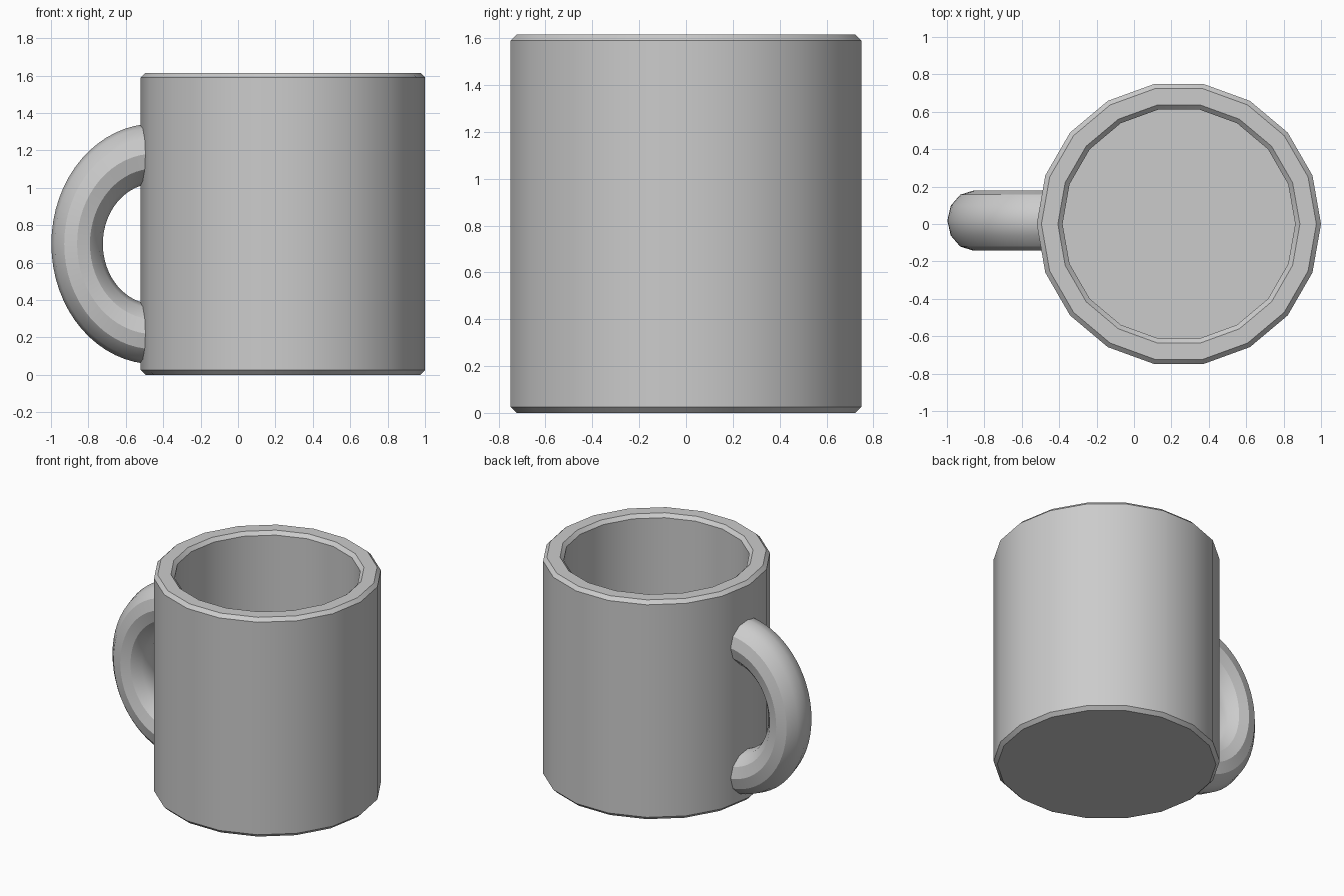
import bpy, bmesh
from math import cos, sin, pi, radians

if "Cube" in bpy.data.objects:
    bpy.data.objects.remove(bpy.data.objects["Cube"])


def skin_rings(name, rings):
    """Bridge equal closed rings in order and cap both ends."""
    bm = bmesh.new()
    loops = [[bm.verts.new(p) for p in ring] for ring in rings]
    n = len(loops[0])
    for a, b in zip(loops, loops[1:]):
        for i in range(n):
            j = (i + 1) % n
            bm.faces.new((a[i], a[j], b[j], b[i]))
    bm.faces.new(loops[0][::-1])
    bm.faces.new(loops[-1])
    bmesh.ops.recalc_face_normals(bm, faces=bm.faces)
    for f in bm.faces:
        f.smooth = True
    mesh = bpy.data.meshes.new(name)
    bm.to_mesh(mesh)
    bm.free()
    mesh.set_sharp_from_angle(angle=radians(30))
    obj = bpy.data.objects.new(name, mesh)
    bpy.context.collection.objects.link(obj)
    return obj


# Cup: 18-sided lathe of a wall profile (radius, height) with chamfered rims
CX, SIDES = 0.24, 18
profile = [(0.735, 0), (0.76, 0.025), (0.76, 1.59), (0.735, 1.615),
           (0.647, 1.615), (0.622, 1.59), (0.622, 0.14)]
skin_rings("cup_body", [
    [(CX + r * cos(2 * pi * i / SIDES), r * sin(2 * pi * i / SIDES), z)
     for i in range(SIDES)]
    for r, z in profile])

# Handle: half torus squashed in x, its ends buried in the wall
HX, HY, HZ, SQUASH = -0.445, 0.018, 0.70, 0.86
MAJOR, TUBE, STEPS, TUBE_SIDES = 0.483, 0.16, 32, 12
rings = []
for k in range(STEPS + 1):
    a = pi / 2 + pi * k / STEPS
    ring = []
    for i in range(TUBE_SIDES):
        t = 2 * pi * i / TUBE_SIDES
        d = MAJOR + TUBE * cos(t)
        ring.append((HX + SQUASH * d * cos(a), HY + TUBE * sin(t), HZ + d * sin(a)))
    rings.append(ring)
skin_rings("handle", rings)
